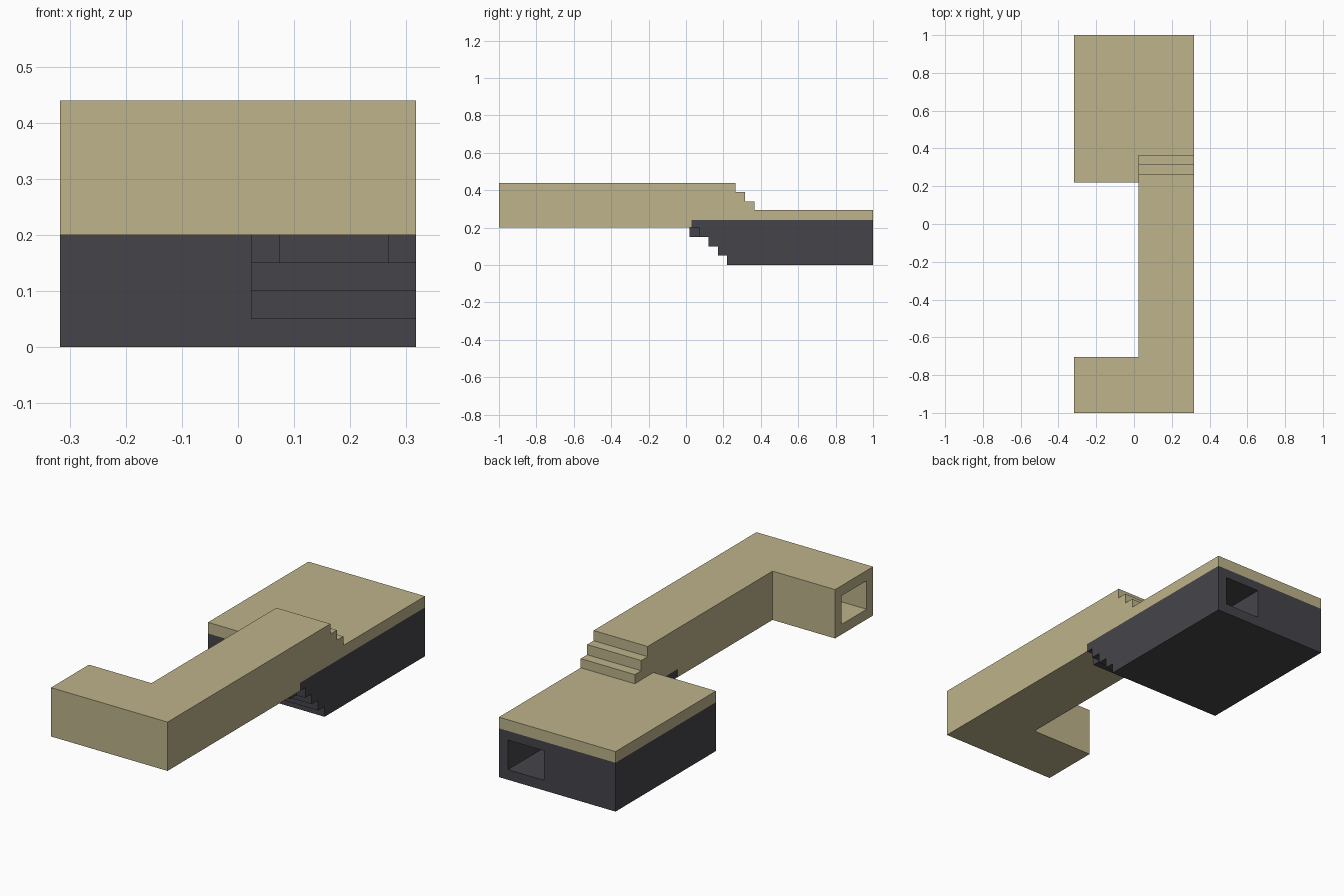
import bpy
import bmesh
from mathutils import Vector

cube = bpy.data.objects.get("Cube")
if cube:
    bpy.data.objects.remove(cube, do_unlink=True)


def material(name, rgb):
    m = bpy.data.materials.new(name)
    m.use_nodes = True
    m.diffuse_color = (*rgb, 1)
    m.node_tree.nodes["Principled BSDF"].inputs["Base Color"].default_value = (*rgb, 1)
    return m


TAN = material("sand tan", (0.509, 0.451, 0.254))
DARK = material("dark grey", (0.060, 0.058, 0.067))


def extrude_profile(name, profile, x0, x1):
    """Extrude a closed (y, z) outline from x0 to x1."""
    bm = bmesh.new()
    face = bm.faces.new([bm.verts.new((x0, y, z)) for y, z in profile])
    out = bmesh.ops.extrude_face_region(bm, geom=[face])
    verts = [v for v in out["geom"] if isinstance(v, bmesh.types.BMVert)]
    bmesh.ops.translate(bm, verts=verts, vec=Vector((x1 - x0, 0, 0)))
    bmesh.ops.recalc_face_normals(bm, faces=bm.faces)
    mesh = bpy.data.meshes.new(name)
    bm.to_mesh(mesh)
    bm.free()
    ob = bpy.data.objects.new(name, mesh)
    bpy.context.collection.objects.link(ob)
    return ob


def box(name, x, y, z):
    outline = [(y[0], z[0]), (y[1], z[0]), (y[1], z[1]), (y[0], z[1])]
    return extrude_profile(name, outline, *x)


def stairs(y, levels, step):
    """Outline points of a stair whose treads move by step in y."""
    pts = []
    for i, (a, b) in enumerate(zip(levels, levels[1:])):
        pts += [(y + i * step, a), (y + i * step, b)]
    return pts


def boolean(target, other, operation):
    mod = target.modifiers.new(operation, 'BOOLEAN')
    mod.operation = operation
    mod.solver = 'EXACT'
    mod.object = other
    deps = bpy.context.evaluated_depsgraph_get()
    mesh = bpy.data.meshes.new_from_object(target.evaluated_get(deps))
    target.modifiers.clear()
    target.data = mesh
    bpy.data.objects.remove(other, do_unlink=True)


W = 0.317

# Long duct with stepped underside and stepped top
outer = ([(-1, 0.2)] + stairs(0.07, (0.2, 0.15, 0.1, 0.05, 0), 0.05)
         + [(1, 0)] + [(1, 0.295)]
         + stairs(0.365, (0.295, 0.34, 0.39, 0.44), -0.05) + [(-1, 0.44)])
body = extrude_profile("duct_body", outer, 0.023, W)

# Side outlet at the front and wide base at the back
boolean(body, box("outlet", (-W, 0.1), (-1, -0.705), (0.2, 0.44)), 'UNION')
boolean(body, box("base", (-W, 0.1), (0.22, 1), (0, 0.295)), 'UNION')

# Hollow passage from the back opening to the side outlet
inner = ([(-0.95, 0.25)] + stairs(0.12, (0.25, 0.2, 0.15, 0.1, 0.05), 0.05)
         + [(1.1, 0.05), (1.1, 0.195)]
         + stairs(0.365, (0.195, 0.245, 0.29, 0.34, 0.39), -0.05) + [(-0.95, 0.39)])
boolean(body, extrude_profile("passage", inner, 0.073, 0.268), 'DIFFERENCE')
boolean(body, box("outlet_hole", (-0.4, 0.17), (-0.95, -0.755), (0.25, 0.39)), 'DIFFERENCE')

# Cut colour borders, then colour the lower rear dark
SPLIT_Y, SPLIT_Z = 0.03, 0.24
bm = bmesh.new()
bm.from_mesh(body.data)
bmesh.ops.dissolve_limit(bm, angle_limit=0.01, verts=bm.verts, edges=bm.edges)
for co, no in (((0, SPLIT_Y, 0), (0, 1, 0)), ((0, 0, SPLIT_Z), (0, 0, 1))):
    bmesh.ops.bisect_plane(bm, geom=bm.verts[:] + bm.edges[:] + bm.faces[:],
                           plane_co=co, plane_no=no)
for f in bm.faces:
    c = f.calc_center_bounds()
    f.material_index = int(c.y > SPLIT_Y and c.z < SPLIT_Z)
    f.smooth = False
body.data.materials.clear()
body.data.materials.append(TAN)
body.data.materials.append(DARK)
bm.to_mesh(body.data)
bm.free()

# Narrow lip under the duct where the stairs begin
lip = box("inner_floor_lip", (0.073, 0.268), (0.02, 0.08), (0.15, 0.22))
lip.data.materials.append(DARK)
